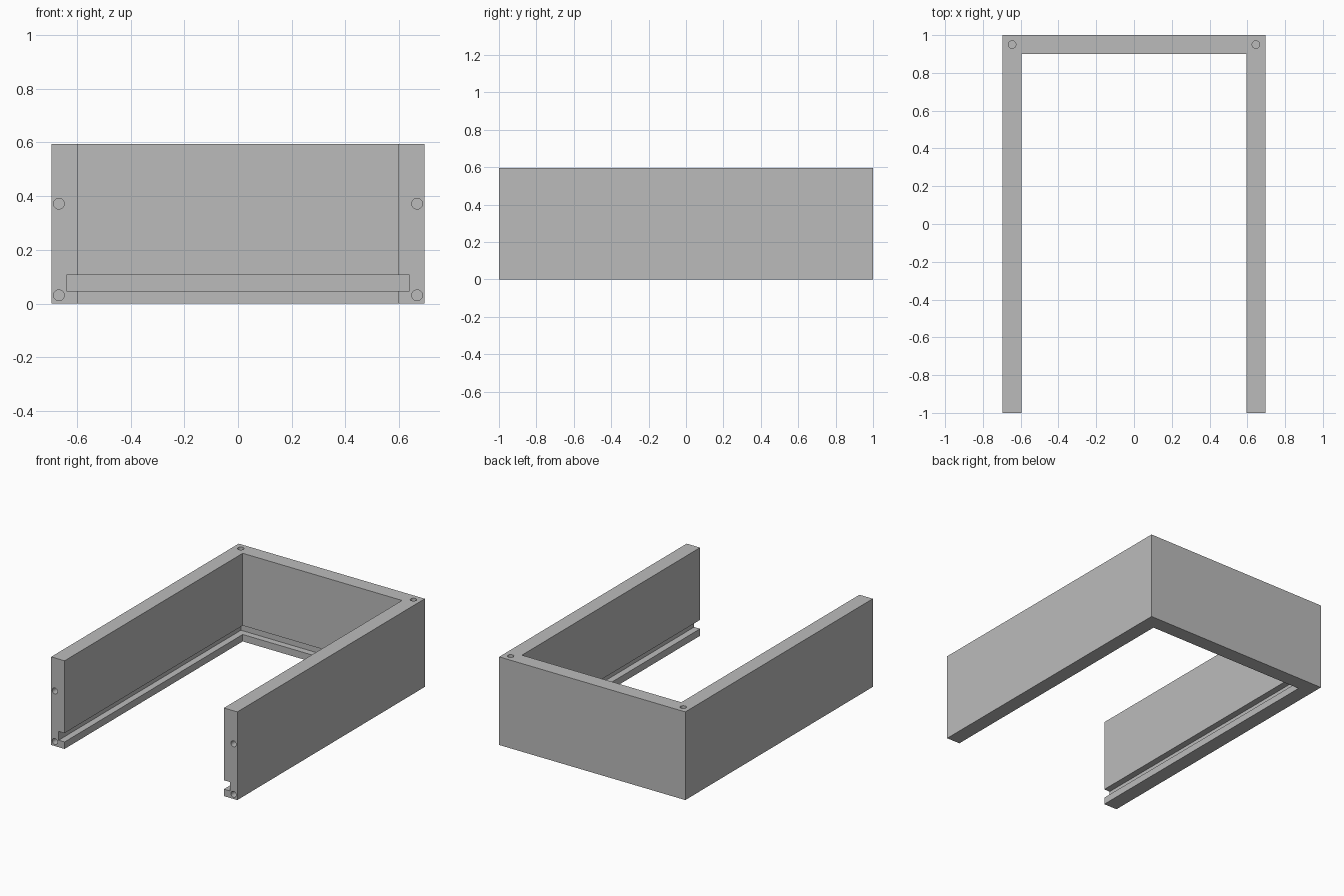
import bpy
import bmesh
from mathutils import Matrix, Vector

cube = bpy.data.objects.get("Cube")
if cube:
    bpy.data.objects.remove(cube, do_unlink=True)

# Overall sizes
HALF_W, HALF_L, HEIGHT, WALL = 0.695, 1.0, 0.595, 0.1
GROOVE_DEPTH, GROOVE_LOW, GROOVE_HIGH = 0.044, 0.047, 0.107
HOLE_R, HOLE_DEPTH = 0.02, 0.12

grey = bpy.data.materials.new("plain grey")
grey.use_nodes = True
colour = (0.5, 0.5, 0.5, 1)
grey.diffuse_color = colour
grey.node_tree.nodes["Principled BSDF"].inputs["Base Color"].default_value = colour


def make_object(name, bm):
    mesh = bpy.data.meshes.new(name)
    bmesh.ops.recalc_face_normals(bm, faces=bm.faces)
    bm.to_mesh(mesh)
    bm.free()
    mesh.materials.append(grey)
    obj = bpy.data.objects.new(name, mesh)
    bpy.context.collection.objects.link(obj)
    return obj


def box(name, low, high):
    low, high = Vector(low), Vector(high)
    bm = bmesh.new()
    bmesh.ops.create_cube(bm, size=1, matrix=Matrix.Translation((low + high) / 2)
                          @ Matrix.Diagonal((*(high - low), 1)))
    return make_object(name, bm)


def hole(name, centre, axis):
    bm = bmesh.new()
    turn = Matrix.Rotation(1.5707963, 4, "X") if axis == "Y" else Matrix()
    bmesh.ops.create_cone(bm, cap_ends=True, segments=32, radius1=HOLE_R,
                          radius2=HOLE_R, depth=2 * HOLE_DEPTH,
                          matrix=Matrix.Translation(centre) @ turn)
    return make_object(name, bm)


# Three-sided frame: a U-shaped outline extruded upwards
inner, back = HALF_W - WALL, HALF_L - WALL
outline = [(-HALF_W, -HALF_L), (-inner, -HALF_L), (-inner, back), (inner, back),
           (inner, -HALF_L), (HALF_W, -HALF_L), (HALF_W, HALF_L), (-HALF_W, HALF_L)]
bm = bmesh.new()
base = bm.faces.new([bm.verts.new((x, y, 0)) for x, y in outline])
top = bmesh.ops.extrude_face_region(bm, geom=[base])["geom"]
bmesh.ops.translate(bm, vec=(0, 0, HEIGHT),
                    verts=[v for v in top if isinstance(v, bmesh.types.BMVert)])
frame = make_object("drawer_frame", bm)

# Panel groove around the inside, open at the front
reach = inner + GROOVE_DEPTH
cutters = [box("groove_cutter", (-reach, -HALF_L - 0.1, GROOVE_LOW),
               (reach, back + GROOVE_DEPTH, GROOVE_HIGH))]

# Screw holes in the front ends and the rear top corners
for side, label in ((-1, "right"), (1, "left")):
    for z, level in ((0.031, "lower"), (0.372, "upper")):
        cutters.append(hole(f"{label}_{level}_front_hole_cutter",
                            (side * 0.667, -HALF_L, z), "Y"))
    cutters.append(hole(f"{label}_top_hole_cutter", (side * 0.645, 0.95, HEIGHT), "Z"))

for cutter in cutters:
    cut = frame.modifiers.new(cutter.name, "BOOLEAN")
    cut.operation = "DIFFERENCE"
    cut.solver = "EXACT"
    cut.object = cutter
    cutter.hide_render = True
    cutter.hide_set(True)

# Flat faces with smooth hole walls
bpy.ops.object.select_all(action="DESELECT")
frame.select_set(True)
bpy.context.view_layer.objects.active = frame
for cut in [m.name for m in frame.modifiers]:
    bpy.ops.object.modifier_apply(modifier=cut)
bpy.ops.object.shade_smooth_by_angle()
for cutter in cutters:
    bpy.data.objects.remove(cutter, do_unlink=True)
